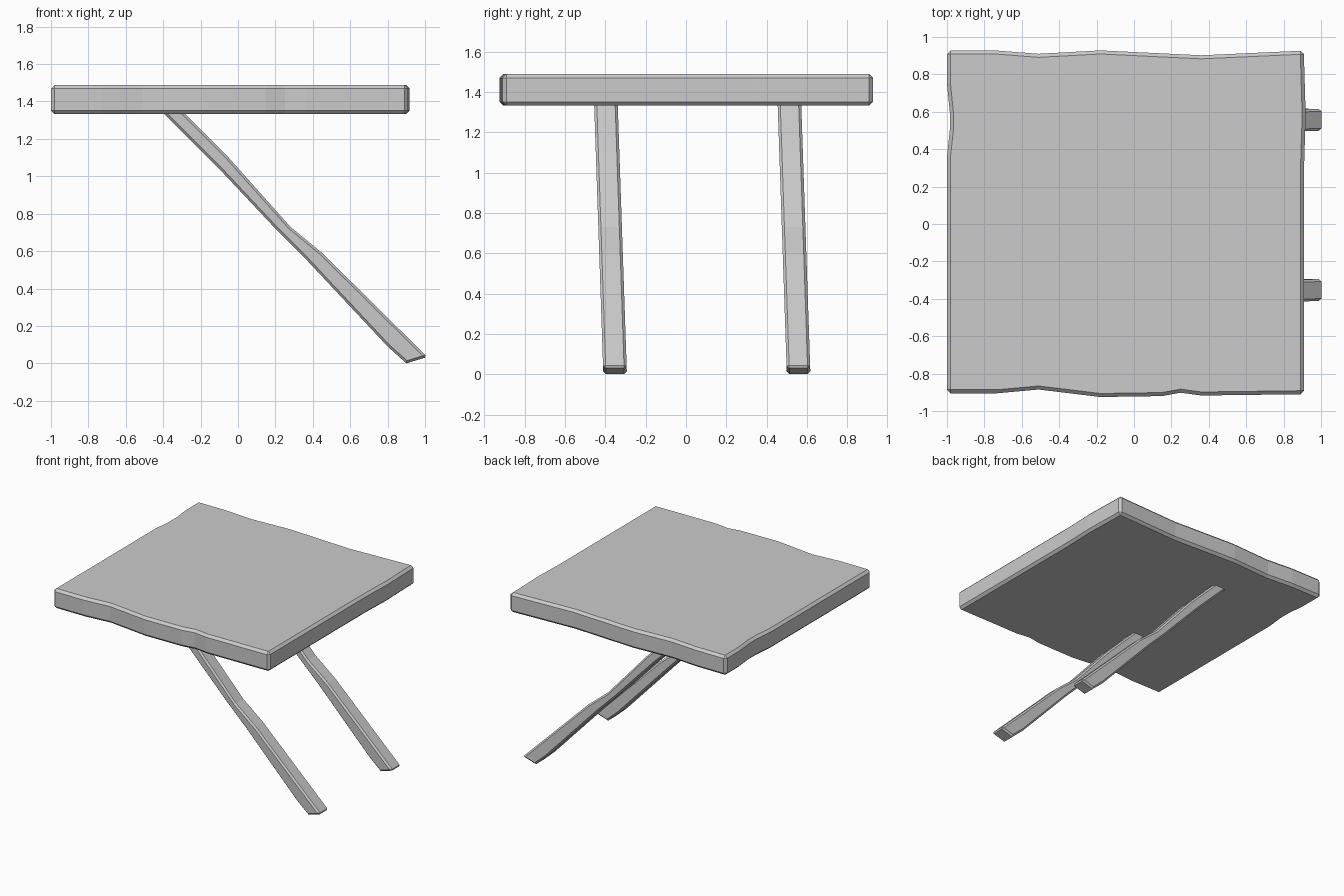
import bpy, bmesh, math
from mathutils import Vector

if "Cube" in bpy.data.objects:
    bpy.data.objects.remove(bpy.data.objects["Cube"])


def bevelled_prism(name, base, direction, bevel, min_angle):
    """Extrude a planar outline and chamfer its sharp edges."""
    bm = bmesh.new()
    face = bm.faces.new([bm.verts.new(p) for p in base])
    geom = bmesh.ops.extrude_face_region(bm, geom=[face])["geom"]
    moved = [g for g in geom if isinstance(g, bmesh.types.BMVert)]
    bmesh.ops.translate(bm, verts=moved, vec=Vector(direction))
    bmesh.ops.recalc_face_normals(bm, faces=bm.faces)
    sharp = [e for e in bm.edges if e.calc_face_angle(0) > math.radians(min_angle)]
    bmesh.ops.bevel(bm, geom=sharp, offset=bevel, offset_type='OFFSET',
                    segments=1, profile=0.5, affect='EDGES')
    mesh = bpy.data.meshes.new(name)
    bm.to_mesh(mesh)
    bm.free()
    obj = bpy.data.objects.new(name, mesh)
    bpy.context.collection.objects.link(obj)
    return obj


# Table top: slab with slightly uneven hewn edges
outline = [
    (-1.0, -0.905), (-0.73, -0.905), (-0.51, -0.885), (-0.18, -0.925),
    (0.15, -0.92), (0.25, -0.902), (0.36, -0.917), (0.91, -0.91),
    (0.91, 0.33), (0.918, 0.58), (0.91, 0.85), (0.91, 0.927),
    (0.36, 0.902), (-0.18, 0.928), (-0.51, 0.91), (-0.73, 0.927),
    (-1.0, 0.927), (-1.0, 0.75), (-0.985, 0.6), (-0.985, 0.5), (-1.0, 0.36),
]
bevelled_prism("table_top", [(x, y, 1.332) for x, y in outline],
               (0, 0, 0.156), 0.019, 40)

# Legs: two crooked slanting beams, leaning slightly sideways
profile = [
    (-0.42, 1.36), (-0.11, 1.05), (0.20, 0.72), (0.36, 0.56), (0.80, 0.09),
    (0.90, 0.0), (1.012, 0.034), (0.45, 0.59), (0.28, 0.73), (-0.05, 1.10),
    (-0.31, 1.36),
]
LEAN = 0.034
for name, y_foot in (("front_leg", -0.41), ("back_leg", 0.50)):
    bevelled_prism(name, [(x, y_foot - LEAN * z, z) for x, z in profile],
                   (0, 0.117, 0), 0.013, 70)
